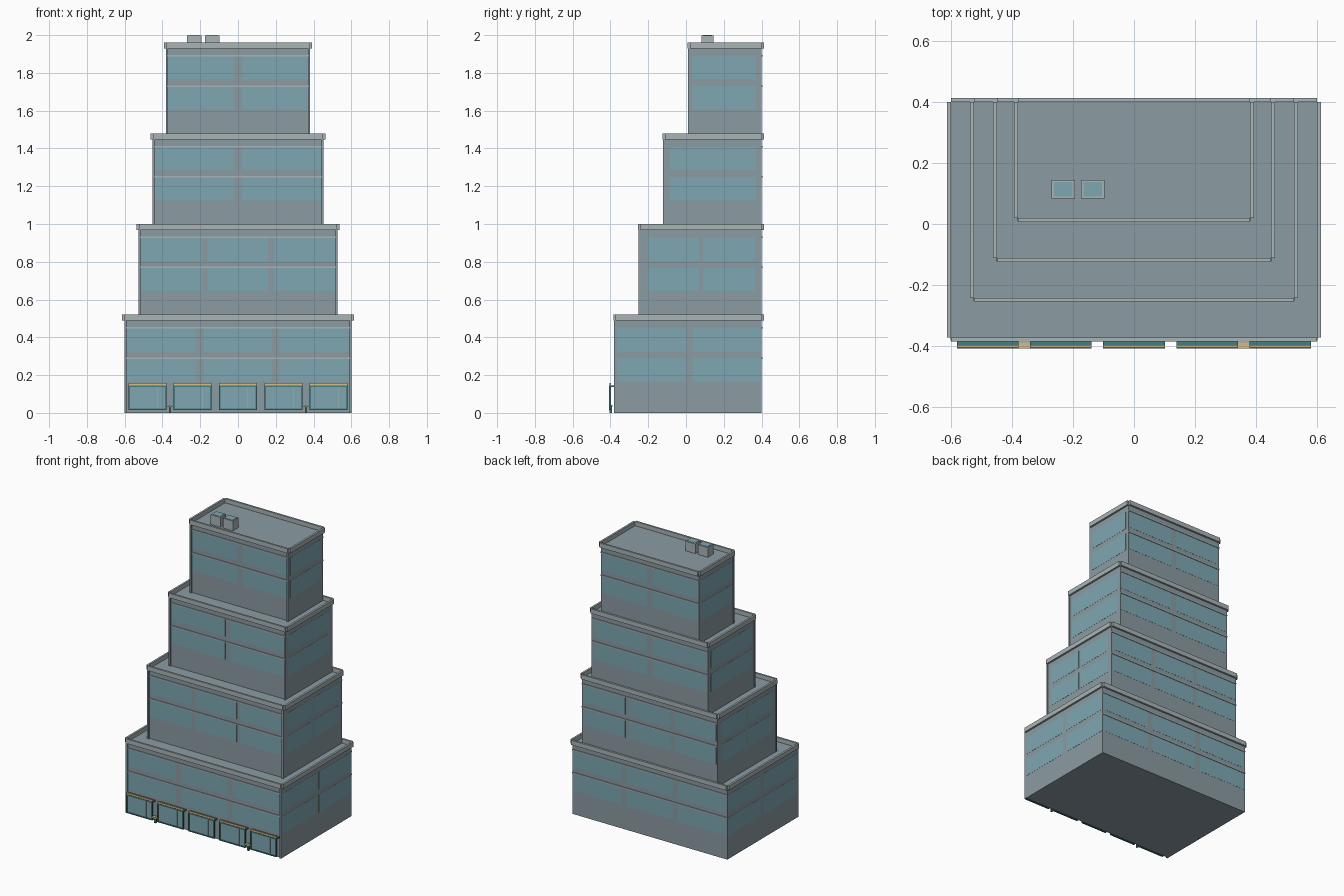
import bpy, bmesh
from mathutils import Matrix, Vector

if "Cube" in bpy.data.objects:
    bpy.data.objects.remove(bpy.data.objects["Cube"])


def material(name, rgb):
    m = bpy.data.materials.new(name)
    m.diffuse_color = (*rgb, 1)
    m.use_nodes = True
    m.node_tree.nodes["Principled BSDF"].inputs["Base Color"].default_value = m.diffuse_color
    return m


WALL = material("wall_grey", (0.26, 0.33, 0.36))
TRIM = material("trim_grey", (0.40, 0.46, 0.47))
GLASS = material("window_blue", (0.21, 0.39, 0.45))
FRAME = material("frame_teal", (0.06, 0.20, 0.21))
TAN = material("tan", (0.68, 0.50, 0.22))


def boxes(name, ranges, mat):
    """One object made of boxes, each given as (x0, x1, y0, y1, z0, z1)."""
    bm = bmesh.new()
    for x0, x1, y0, y1, z0, z1 in ranges:
        size = (abs(x1 - x0), y1 - y0, z1 - z0)
        mid = Vector(((x0 + x1) / 2, (y0 + y1) / 2, (z0 + z1) / 2))
        bmesh.ops.create_cube(bm, size=1, matrix=Matrix.Translation(mid) @ Matrix.Diagonal((*size, 1)))
    mesh = bpy.data.meshes.new(name)
    bm.to_mesh(mesh)
    bm.free()
    mesh.materials.append(mat)
    ob = bpy.data.objects.new(name, mesh)
    bpy.context.collection.objects.link(ob)
    return ob


BACK = 0.40
E = 0.001   # window panel thickness
P = 0.013   # parapet thickness
# half width, front y, bottom, top, front window columns, side window columns
TIERS = [
    (0.600, -0.372, 0.00, 0.49, [(-.59, -.22), (-.18, .18), (.22, .59)], [(-.365, 0), (.035, .395)]),
    (0.525, -0.242, 0.49, 0.97, [(-.515, -.19), (-.16, .16), (.19, .515)], [(-.205, .07), (.09, .365)]),
    (0.450, -0.112, 0.97, 1.45, [(-.44, -.02), (.02, .44)], [(-.085, .37)]),
    (0.380, 0.020, 1.45, 1.93, [(-.37, -.02), (.02, .37)], [(.035, .37)]),
]

for i, (w, f, z0, z1, cols, side_cols) in enumerate(TIERS, 1):
    boxes(f"tier_{i}_body", [(-w, w, f, BACK, z0, z1)], WALL)

    # Parapet strips around the roof edge
    a, b = z1 - 0.002, z1 + 0.03
    boxes(f"tier_{i}_parapet", [
        (-w, w, f - P, f, a, b), (-w, w, BACK, BACK + P, a, b),
        (-w - P, -w, f, BACK, a, b), (w, w + P, f, BACK, a, b)], TRIM)

    # Front corner pillars
    boxes(f"tier_{i}_corner_pillars",
          [(s * w - 0.006 - s * 0.004, s * w + 0.006 - s * 0.004, f - 0.010, f + 0.002, z0, z1)
           for s in (-1, 1)], WALL)

    # Two rows of windows on all four sides, with a thin ledge above each row
    windows, ledges = [], []
    for top in (z1 - 0.04, z1 - 0.20):
        r = (top - 0.125, top)
        for x0, x1 in cols:
            windows += [(x0, x1, f - E, f, *r), (x0, x1, BACK, BACK + E, *r)]
        for y0, y1 in side_cols:
            windows += [(w, w + E, y0, y1, *r), (-w - E, -w, y0, y1, *r)]
        l = (top - 0.004, top + 0.004)
        ledges += [(-w, w, f - 0.005, f, *l), (-w, w, BACK, BACK + 0.005, *l)]
    boxes(f"tier_{i}_windows", windows, GLASS)
    boxes(f"tier_{i}_ledges", ledges, TRIM)

# Shop fronts standing along the street side
glass, frames, mullions, signs = [], [], [], []
for k in range(-2, 3):
    x = k * 0.24
    l, r = x - 0.098, x + 0.098
    glass.append((l, r, -0.404, -0.400, 0.018, 0.14))
    frames += [(l - .003, l + .005, -.408, -.396, .015, .145), (r - .005, r + .003, -.408, -.396, .015, .145),
               (l, r, -.408, -.396, .015, .022), (l - .003, r + .003, -.408, -.372, .136, .145)]
    mullions.append((x + 0.050, x + 0.053, -0.407, -0.403, 0.02, 0.138))
    signs.append((l - .003, r + .003, -.405, -.397, .145, .157))
boxes("shop_glass", glass, GLASS)
boxes("shop_frames", frames, FRAME)
boxes("shop_door_mullions", mullions, TRIM)
boxes("shop_signs", signs, TAN)

# Two small benches between the outer shops
boxes("bench_seats", [(s * .36 - .02, s * .36 + .02, -.408, -.388, .034, .043) for s in (-1, 1)], TAN)
boxes("bench_legs", [(s * .36 - .006, s * .36 + .006, -.404, -.392, 0, .034) for s in (-1, 1)], FRAME)

# Rooftop units with inset top grilles
units = [(-0.27, -0.193), (-0.174, -0.097)]
boxes("roof_units", [(a, b, 0.083, 0.145, 1.93, 1.998) for a, b in units], TRIM)
boxes("roof_unit_tops", [(a + .008, b - .008, .090, .138, 1.998, 2.0) for a, b in units], GLASS)
